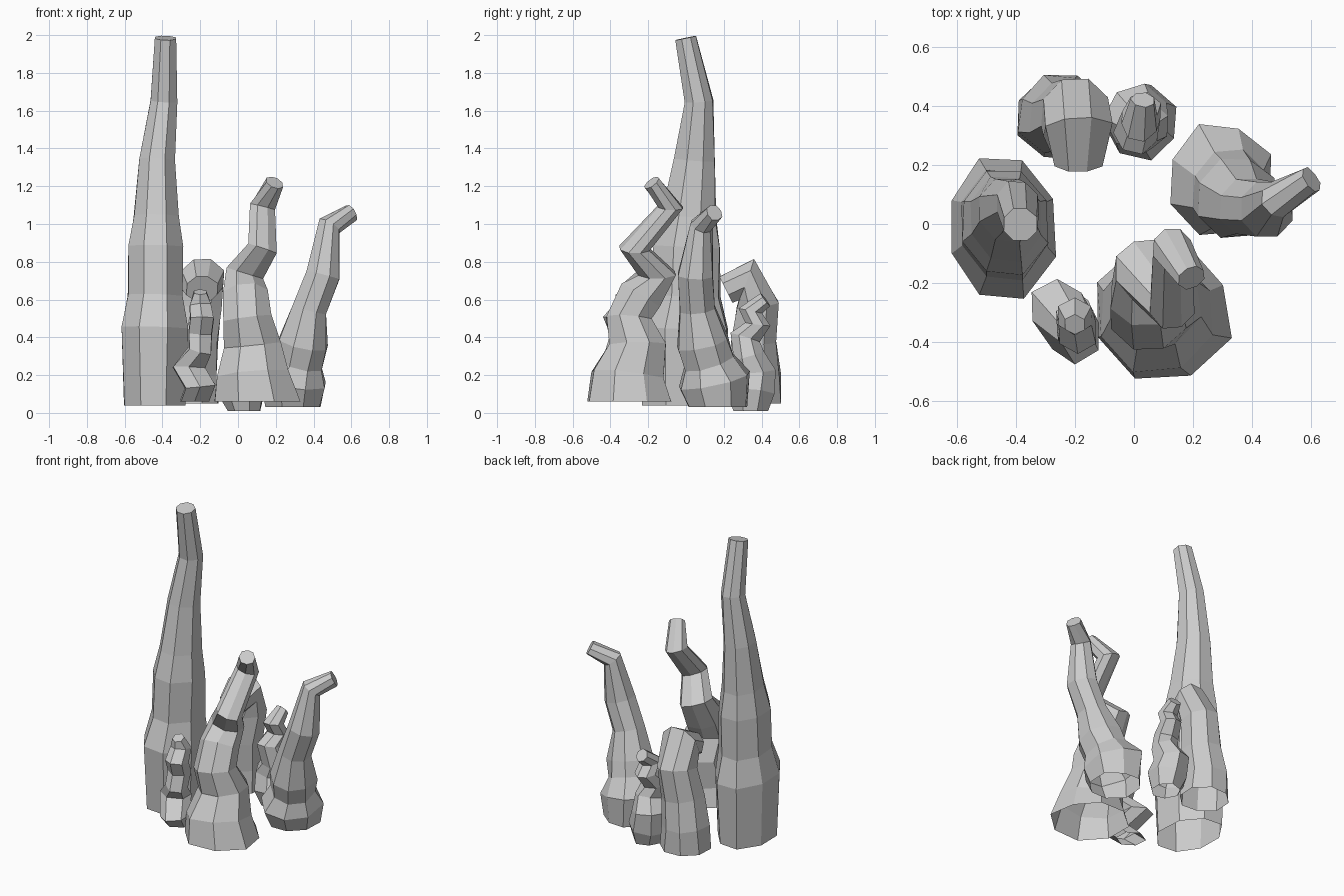
import bpy
import bmesh
import math
import random
from mathutils import Vector

default_cube = bpy.data.objects.get("Cube")
if default_cube:
    bpy.data.objects.remove(default_cube, do_unlink=True)

random.seed(4)

# Single stone colour
stone = bpy.data.materials.new("stone_grey")
stone.use_nodes = True
stone_colour = (.6, .6, .6, 1)
stone.diffuse_color = stone_colour
stone.node_tree.nodes["Principled BSDF"].inputs["Base Color"].default_value = stone_colour


def ring_direction(centres, index):
    """Direction of the path at a ring, with the foot kept level."""
    if index == 0:
        return Vector((0, 0, 1))
    before = centres[index] - centres[index - 1]
    if index == len(centres) - 1:
        return before.normalized()
    after = centres[index + 1] - centres[index]
    return (before.normalized() + after.normalized()).normalized()


def make_ring(bm, centre, direction, radius, sides, stretch, wobble):
    """Add one uneven cross-section, square to the path."""
    across = Vector((1, 0, 0))
    across = (across - direction * across.dot(direction)).normalized()
    along = direction.cross(across)
    ring = []
    for side in range(sides):
        angle = math.tau * (side + .5) / sides
        reach = radius * wobble[side] * random.uniform(1, 1.08)
        offset = across * math.cos(angle) + along * math.sin(angle) * stretch
        ring.append(bm.verts.new(centre + offset * reach))
    return ring


def make_stalk(name, path, sides=8, foot_stretch=1.0):
    """Loft a faceted stalk, open below, through (x, y, z, radius) rings.
    The foot is stretched front to back, fading out towards the tip."""
    bm = bmesh.new()
    centres = [Vector(point[:3]) for point in path]
    wobble = [random.uniform(.97, 1.07) for side in range(sides)]
    rings = []
    for index, point in enumerate(path):
        direction = ring_direction(centres, index)
        fade = 1 - index / (len(path) - 1)
        stretch = 1 + (foot_stretch - 1) * fade
        rings.append(make_ring(bm, centres[index], direction, point[3],
                               sides, stretch, wobble))
    for lower, upper in zip(rings, rings[1:]):
        for side in range(sides):
            following = (side + 1) % sides
            bm.faces.new((lower[side], lower[following],
                          upper[following], upper[side]))
    bm.faces.new(rings[-1])
    mesh = bpy.data.meshes.new(name)
    bm.to_mesh(mesh)
    bm.free()
    mesh.materials.append(stone)
    stalk = bpy.data.objects.new(name, mesh)
    bpy.context.collection.objects.link(stalk)
    return stalk


# Tall tapering stalk on the right
make_stalk("tall_stalk", [
    (-.45, -.01, .04, .165), (-.45, -.01, .45, .18), (-.44, 0, .62, .15),
    (-.44, .01, .88, .145), (-.435, .02, 1.04, .125), (-.43, .05, 1.34, .098),
    (-.395, .07, 1.65, .073), (-.385, 0, 1.985, .058),
], foot_stretch=1.35)

# Broad front stalk with a crooked neck
make_stalk("front_stalk", [
    (.1, -.29, .06, .22), (.08, -.3, .2, .19), (.075, -.25, .36, .15),
    (.05, -.3, .5, .125), (.04, -.24, .62, .115), (.035, -.15, .74, .1),
    (.13, -.27, .87, .08), (.13, -.08, 1.09, .065), (.195, -.18, 1.22, .045),
])

# Small knobbly stalk beside it
make_stalk("front_small_stalk", [
    (-.23, -.3, .06, .08), (-.2, -.38, .14, .085), (-.26, -.28, .24, .09),
    (-.2, -.36, .33, .065), (-.2, -.33, .42, .065), (-.19, -.37, .5, .065),
    (-.2, -.31, .57, .06), (-.2, -.34, .64, .035),
], sides=6)

# Left stalk with a waist and a bent tip
make_stalk("left_stalk", [
    (.29, .17, .03, .14), (.29, .15, .17, .17), (.32, .12, .27, .125),
    (.345, .09, .37, .13), (.38, .06, .55, .09), (.45, .05, .73, .09),
    (.485, .08, .99, .06), (.6, .15, 1.06, .045),
], foot_stretch=1.15)

# Small twisted stalk at the back
make_stalk("back_small_stalk", [
    (.04, .34, .01, .085), (.03, .34, .11, .12), (.01, .36, .22, .105),
    (.04, .33, .3, .08), (.01, .31, .4, .075), (.03, .38, .47, .065),
    (.02, .34, .54, .06), (.03, .42, .6, .04),
], sides=7)

# Stout back stalk that nods forward
make_stalk("back_stalk", [
    (-.25, .36, .05, .145), (-.25, .37, .2, .135), (-.23, .36, .38, .12),
    (-.2, .38, .57, .115), (-.19, .32, .71, .115), (-.19, .21, .655, .08),
])
